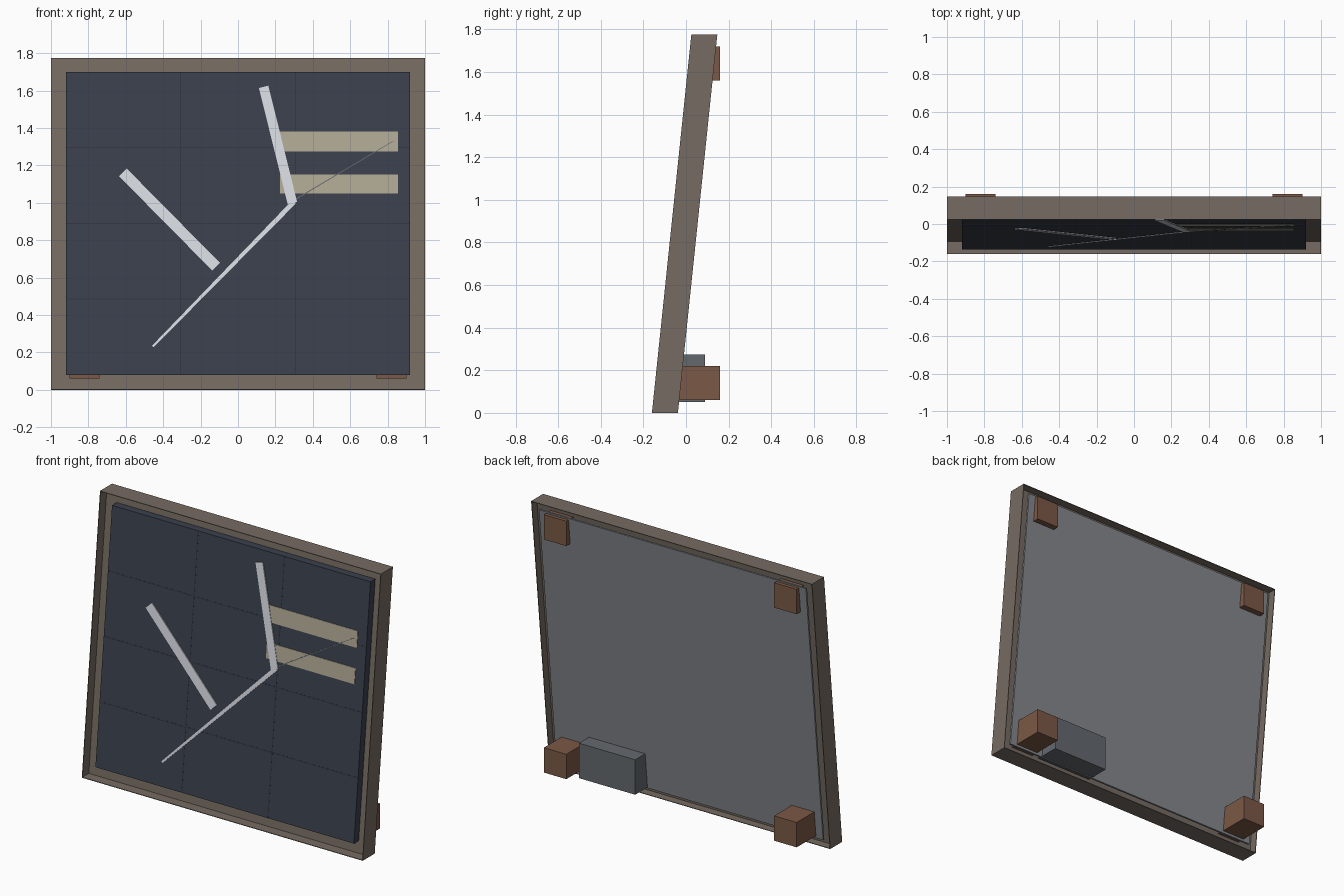
import bpy, bmesh, math

if "Cube" in bpy.data.objects:
    bpy.data.objects.remove(bpy.data.objects["Cube"])

H = 1.775            # frame height
LEAN = 0.185 / H     # backward lean per unit of height
FRONT = -0.16        # front plane y at z = 0
DEPTH = 0.122


def material(name, hex_colour):
    m = bpy.data.materials.new(name)
    lin = []
    for i in (0, 2, 4):
        c = int(hex_colour[i:i + 2], 16) / 255
        lin.append(c / 12.92 if c <= 0.04045 else ((c + 0.055) / 1.055) ** 2.4)
    m.diffuse_color = (*lin, 1)
    m.use_nodes = True
    m.node_tree.nodes["Principled BSDF"].inputs["Base Color"].default_value = m.diffuse_color
    return m


BROWN = material("frame brown", "766c62")
DARK = material("dark panel", "3b404d")
SEAM = material("seam dark", "313541")
WHITE = material("pale bar", "d8dbe2")
TAN = material("tan bar", "b0a894")
GREY = material("back grey", "84878c")
BLOCK = material("block brown", "7b5946")
CASE = material("case grey", "64696e")


def prism(name, pts, y0, y1, mat):
    """Extrude an x/z outline from y0(z) to y1(z)."""
    bm = bmesh.new()
    a = [bm.verts.new((x, y0(z), z)) for x, z in pts]
    b = [bm.verts.new((x, y1(z), z)) for x, z in pts]
    bm.faces.new(a)
    bm.faces.new(b[::-1])
    for i in range(len(pts)):
        j = (i + 1) % len(pts)
        bm.faces.new((a[j], a[i], b[i], b[j]))
    bmesh.ops.recalc_face_normals(bm, faces=bm.faces)
    me = bpy.data.meshes.new(name)
    bm.to_mesh(me)
    bm.free()
    me.materials.append(mat)
    ob = bpy.data.objects.new(name, me)
    bpy.context.collection.objects.link(ob)
    return ob


def rect(x0, x1, z0, z1):
    return [(x0, z0), (x1, z0), (x1, z1), (x0, z1)]


def leaning(name, pts, d0, d1, mat):
    """Part parallel to the leaning front, d = depth behind it."""
    return prism(name, pts, lambda z: FRONT + LEAN * z + d0,
                 lambda z: FRONT + LEAN * z + d1, mat)


def upright(name, pts, y0, y1, mat):
    return prism(name, pts, lambda z: y0, lambda z: y1, mat)


def bar(x0, z0, x1, z1, w0, w1):
    """Outline of a slanted bar between two points with end widths."""
    l = math.hypot(x1 - x0, z1 - z0)
    nx, nz = -(z1 - z0) / l / 2, (x1 - x0) / l / 2
    return [(x0 + nx * w0, z0 + nz * w0), (x0 - nx * w0, z0 - nz * w0),
            (x1 - nx * w1, z1 - nz * w1), (x1 + nx * w1, z1 + nz * w1)]


def ring(name, w, d0, d1):
    leaning(name + "_bottom", rect(-1, 1, 0, w), d0, d1, BROWN)
    leaning(name + "_top", rect(-1, 1, H - w, H), d0, d1, BROWN)
    leaning(name + "_left", rect(-1, -1 + w, w, H - w), d0, d1, BROWN)
    leaning(name + "_right", rect(1 - w, 1, w, H - w), d0, d1, BROWN)


# thin outer casing and the recessed flange inside it
ring("outer_wall", 0.004, 0, DEPTH)
ring("flange", 0.1, 0.065, 0.07)

# front panel, with fine seams, and back plate
leaning("front_panel", rect(-0.92, 0.92, 0.08, 1.70), 0.016, 0.067, DARK)
for i in (1, 2, 3):
    z = 0.08 + 1.62 * i / 4
    leaning("panel_seam_row", rect(-0.92, 0.92, z - 0.003, z + 0.003), 0.0155, 0.02, SEAM)
for x in (-0.307, 0.307):
    leaning("panel_seam_column", rect(x - 0.003, x + 0.003, 0.08, 1.70), 0.0155, 0.02, SEAM)
leaning("back_plate", rect(-0.95, 0.95, 0.045, 1.73), 0.106, 0.118, GREY)

# painted bars on the front
for z0, z1 in ((1.275, 1.38), (1.05, 1.15)):
    leaning("tan_bar", rect(0.225, 0.855, z0, z1), 0.013, 0.018, TAN)
leaning("fine_line", bar(0.31, 1.02, 0.83, 1.33, 0.006, 0.003), 0.012, 0.018, CASE)
leaning("long_thin_bar", bar(-0.455, 0.232, 0.30, 1.005, 0.012, 0.026), 0.012, 0.018, WHITE)
leaning("left_bar", bar(-0.615, 1.162, -0.117, 0.658, 0.058, 0.058), 0.010, 0.018, WHITE)
leaning("upper_bar", bar(0.137, 1.62, 0.291, 0.998, 0.052, 0.052), 0.010, 0.018, WHITE)

# wall spacer blocks in the four back corners
for s in (-1, 1):
    xs = sorted((s * 0.74, s * 0.90))
    upright("lower_block", rect(*xs, 0.06, 0.22), -0.10, 0.16, BLOCK)
    upright("upper_block", rect(*xs, 1.56, 1.72), 0.088, 0.16, BLOCK)

# equipment case low on the back
upright("back_case", rect(0.30, 0.70, 0.05, 0.275), -0.07, 0.088, CASE)
